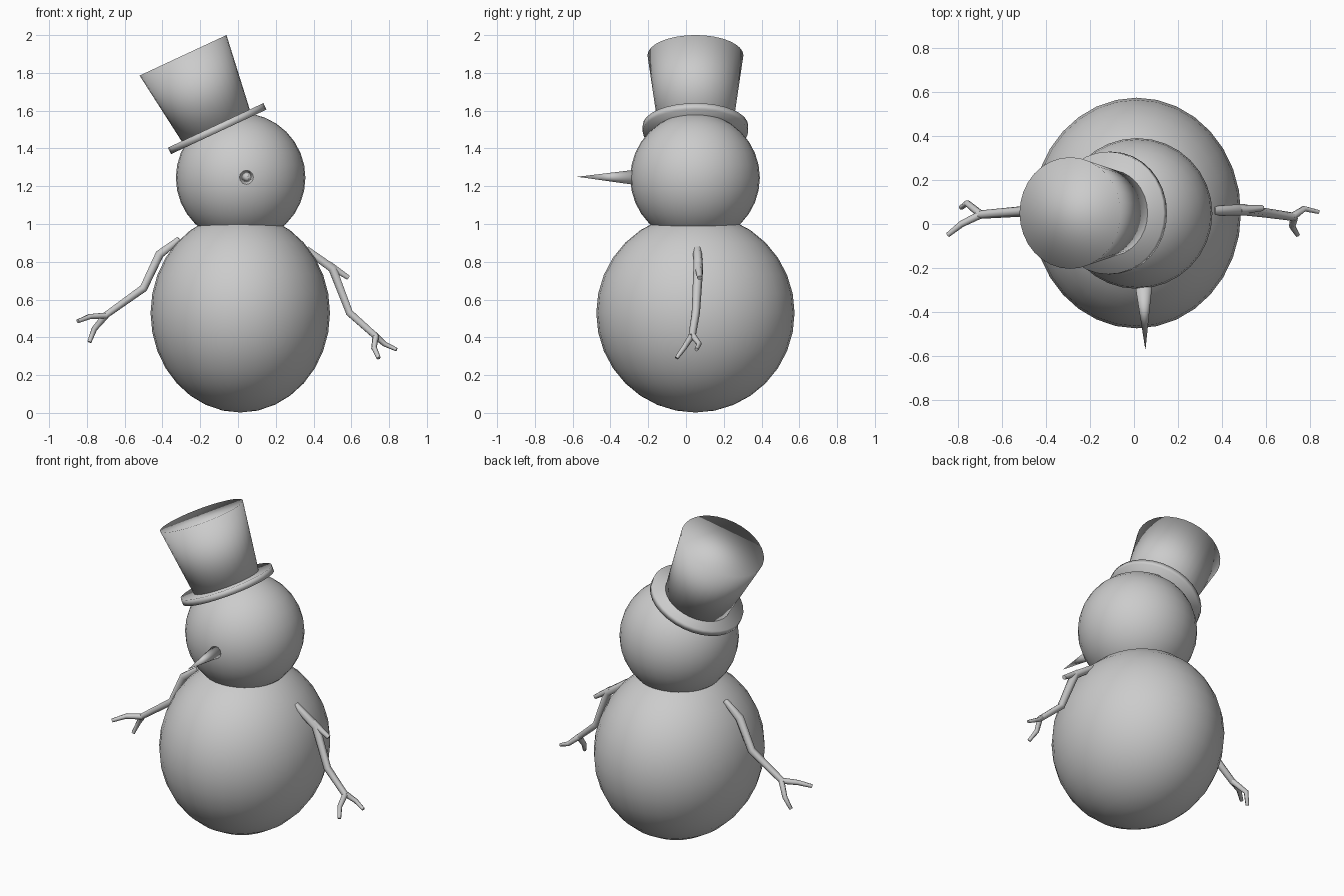
import bpy, math
from mathutils import Vector

if "Cube" in bpy.data.objects:
    bpy.data.objects.remove(bpy.data.objects["Cube"])


def finish(obj, name):
    obj.name = name
    for p in obj.data.polygons:
        p.use_smooth = True
    return obj


def ball(name, loc, size):
    bpy.ops.mesh.primitive_uv_sphere_add(segments=32, ring_count=16, radius=1, location=loc)
    obj = bpy.context.object
    obj.scale = size
    return finish(obj, name)


def cone(name, start, end, r1, r2, sides=32):
    start, end = Vector(start), Vector(end)
    axis = end - start
    bpy.ops.mesh.primitive_cone_add(vertices=sides, radius1=r1, radius2=r2, depth=axis.length,
                                    location=(start + end) / 2,
                                    rotation=axis.to_track_quat('Z', 'Y').to_euler())
    return finish(bpy.context.object, name)


def twigs(name, paths):
    # each path is a list of (x, y, z, radius)
    curve = bpy.data.curves.new(name, 'CURVE')
    curve.dimensions = '3D'
    curve.bevel_depth = 1.0
    curve.bevel_resolution = 1
    curve.use_fill_caps = True
    for path in paths:
        spline = curve.splines.new('POLY')
        spline.points.add(len(path) - 1)
        for pt, (x, y, z, r) in zip(spline.points, path):
            pt.co = (x, y, z, 1)
            pt.radius = r
        spline.use_smooth = True
    obj = bpy.data.objects.new(name, curve)
    bpy.context.collection.objects.link(obj)
    return obj


# Snowballs
ball("body", (0.012, 0.05, 0.529), (0.475, 0.525, 0.527))
ball("head", (0.014, 0.048, 1.245), (0.343, 0.343, 0.343))

# Carrot nose
cone("nose", (0.044, -0.27, 1.247), (0.052, -0.575, 1.25), 0.04, 0.0, 12)

# Tilted hat, built along its own axis
tilt = math.radians(25)
up = Vector((-math.sin(tilt), 0, math.cos(tilt)))
base = Vector((-0.11, 0.05, 1.505))
brim = cone("hat_brim", base - up * 0.019, base + up * 0.019, 0.279, 0.279)
cone("hat_crown", base - up * 0.01, base + up * 0.428, 0.195, 0.254)

# Stick arms with forked fingers
twigs("right_arm", [
    [(0.36, 0.06, 0.865, 0.022), (0.50, 0.065, 0.765, 0.026), (0.59, 0.052, 0.53, 0.022),
     (0.73, 0.032, 0.405, 0.019)],
    [(0.48, 0.065, 0.785, 0.022), (0.585, 0.073, 0.715, 0.014)],
    [(0.72, 0.032, 0.415, 0.018), (0.775, 0.07, 0.365, 0.014), (0.84, 0.055, 0.335, 0.010)],
    [(0.73, 0.032, 0.41, 0.018), (0.72, -0.01, 0.345, 0.015), (0.745, -0.05, 0.29, 0.011)],
])
twigs("left_arm", [
    [(-0.31, 0.05, 0.92, 0.018), (-0.415, 0.055, 0.84, 0.026), (-0.50, 0.058, 0.66, 0.024),
     (-0.71, 0.042, 0.51, 0.019)],
    [(-0.70, 0.042, 0.515, 0.018), (-0.785, 0.0, 0.51, 0.015), (-0.848, -0.05, 0.485, 0.011)],
    [(-0.70, 0.045, 0.515, 0.018), (-0.76, 0.095, 0.445, 0.015), (-0.787, 0.075, 0.375, 0.011)],
])
